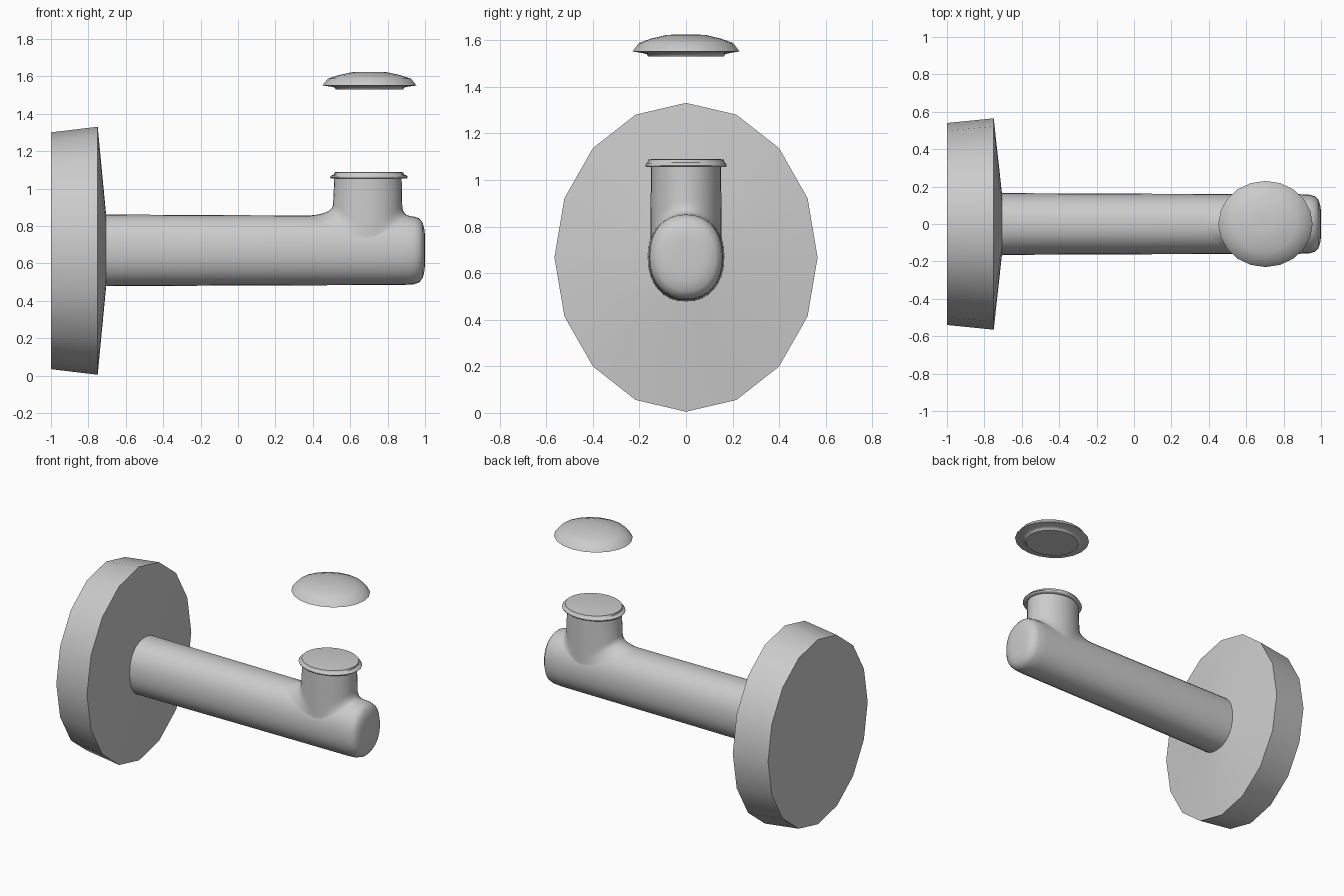
import bpy, bmesh
from math import sin, cos, pi, radians

if "Cube" in bpy.data.objects:
    bpy.data.objects.remove(bpy.data.objects["Cube"])


def skin(name, rings, cap_start=False, cap_end=False, angle=40):
    """Bridge a list of closed rings (equal point counts) into one object."""
    bm = bmesh.new()
    rows = [[bm.verts.new(p) for p in ring] for ring in rings]
    n = len(rows[0])
    for a, b in zip(rows, rows[1:]):
        for i in range(n):
            j = (i + 1) % n
            bm.faces.new((a[i], a[j], b[j], b[i]))
    if cap_start:
        bm.faces.new(rows[0][::-1])
    if cap_end:
        bm.faces.new(rows[-1])
    mesh = bpy.data.meshes.new(name)
    bm.to_mesh(mesh)
    bm.free()
    obj = bpy.data.objects.new(name, mesh)
    bpy.context.collection.objects.link(obj)
    bpy.ops.object.select_all(action='DESELECT')
    obj.select_set(True)
    bpy.context.view_layer.objects.active = obj
    bpy.ops.object.shade_smooth_by_angle(angle=radians(angle))
    return obj


def power(v, e):
    return abs(v) ** e * (1 if v >= 0 else -1)


def ring_x(x, ry, rz, zc, n, square=2.0):
    """Oval ring facing along x; square > 2 makes it boxier."""
    e = 2 / square
    return [(x, ry * power(cos(2 * pi * i / n), e),
             zc + rz * power(sin(2 * pi * i / n), e)) for i in range(n)]


def ring_z(z, rx, ry, n, xc=0.70):
    """Oval ring facing up."""
    return [(xc + rx * cos(2 * pi * i / n), ry * sin(2 * pi * i / n), z)
            for i in range(n)]


# Wall plate: 16-sided oval disc with a shallow cone on its front
plate = [(-1.0, 0.54, 0.633), (-0.75, 0.565, 0.663), (-0.705, 0.155, 0.19)]
skin("wall_plate", [ring_x(x, ry, rz, 0.668, 16) for x, ry, rz in plate],
     cap_start=True, angle=50)

# Arm: oval bar with a rounded free end
ARM_Y, ARM_Z, ARM_C, SQ = 0.162, 0.188, 0.67, 2.2
arm = [(-0.715, 1.02), (0.0, 1.0), (0.88, 0.985), (0.94, 0.965), (0.97, 0.91),
       (0.988, 0.78), (0.997, 0.58), (1.0, 0.40)]
skin("arm", [ring_x(x, ARM_Y * s, ARM_Z * s, ARM_C, 32, SQ) for x, s in arm],
     cap_end=True, angle=60)


# Neck: upright oval tube blended onto the arm with a fillet
def arm_top(y):
    t = max(0.0, 1 - (abs(y) / ARM_Y) ** SQ)
    return ARM_C + ARM_Z * 0.985 * t ** (1 / SQ)


N = 32
neck = [[] for _ in range(8)]
for i in range(N):
    c, s = cos(2 * pi * i / N), sin(2 * pi * i / N)
    y = 0.153 * s
    flare = (0.19 if c < 0 else 0.05) * abs(c)
    x0 = 0.693 + 0.185 * c
    mid = (x0, arm_top(y))
    top = (x0, mid[1] + 0.06)
    foot = (x0 + (flare if c > 0 else -flare), arm_top(y) - 0.002)
    neck[0].append((0.695 + 0.18 * c, 0.15 * s, 1.06))
    for k in range(7):
        t = k / 6
        w = ((1 - t) ** 2, 2 * t * (1 - t), t * t)
        px, pz = (sum(a * q[d] for a, q in zip(w, (top, mid, foot)))
                  for d in (0, 1))
        neck[k + 1].append((px, y, pz))
skin("neck", neck[::-1], angle=60)

# Rim on the neck: stepped flange with a closed top
rim = [(1.055, 0.178, 0.148), (1.055, 0.203, 0.170), (1.062, 0.208, 0.175),
       (1.07, 0.203, 0.172), (1.075, 0.187, 0.165), (1.087, 0.185, 0.163),
       (1.09, 0.165, 0.145)]
skin("neck_rim", [ring_z(z, rx, ry, 24) for z, rx, ry in rim],
     cap_end=True, angle=60)

# Floating lid: shallow dome with a lower lip
lid = [(1.53, 0.18, 0.163), (1.54, 0.185, 0.168), (1.545, 0.205, 0.187),
       (1.552, 0.252, 0.230), (1.588, 0.222, 0.202), (1.607, 0.165, 0.15),
       (1.622, 0.095, 0.087), (1.625, 0.05, 0.045)]
skin("lid", [ring_z(z, rx, ry, 20, 0.703) for z, rx, ry in lid],
     cap_start=True, cap_end=True, angle=60)

# Consistent outward normals on the x-facing and z-facing skins
for obj in bpy.context.collection.objects:
    bm = bmesh.new()
    bm.from_mesh(obj.data)
    bmesh.ops.recalc_face_normals(bm, faces=bm.faces)
    bm.to_mesh(obj.data)
    bm.free()
